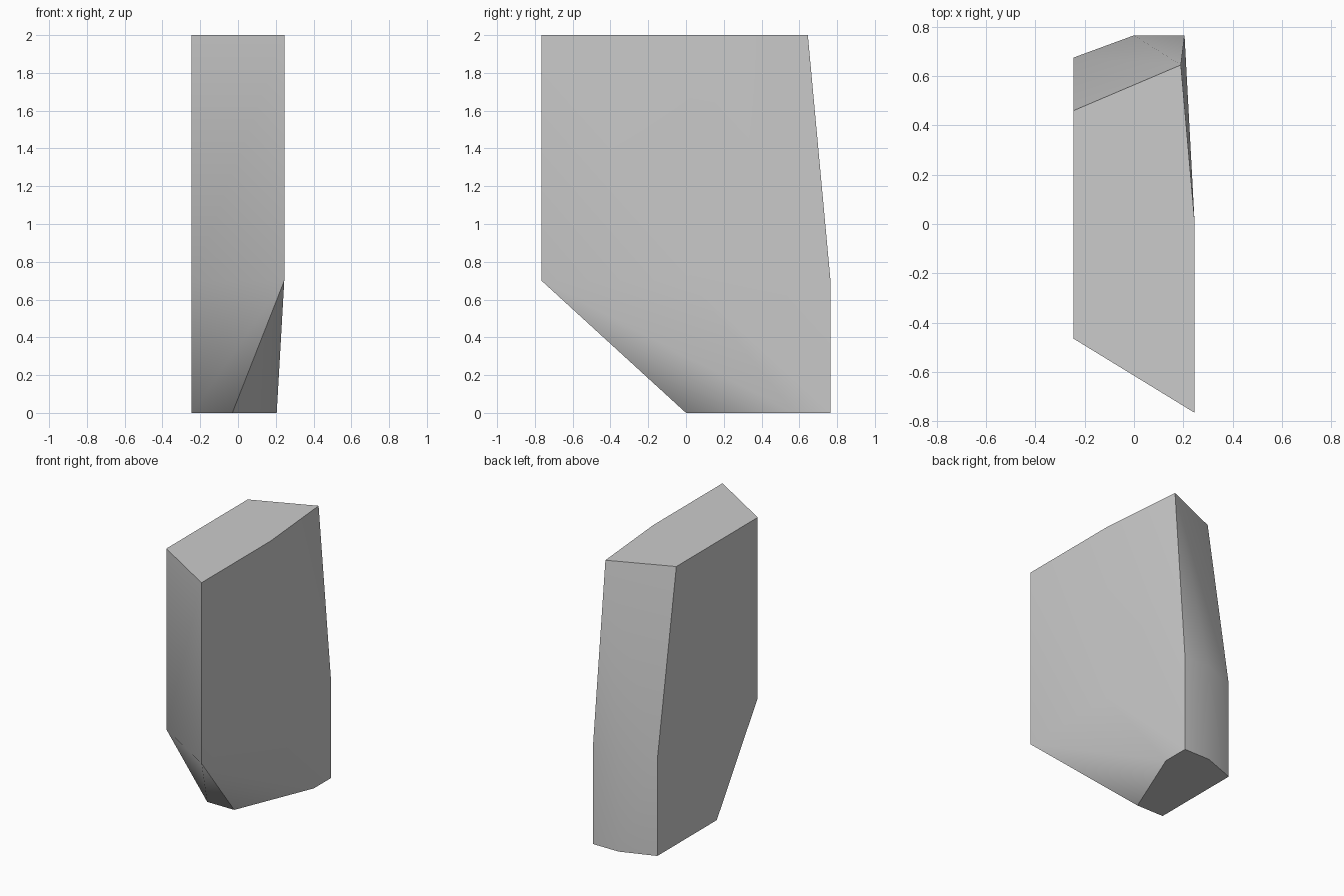
import bpy
import bmesh
import math

cube = bpy.data.objects.get("Cube")
if cube:
    bpy.data.objects.remove(cube, do_unlink=True)

# One plain grey for the whole block
grey = bpy.data.materials.new("light grey")
grey.use_nodes = True
colour = (0.6, 0.6, 0.6, 1.0)
grey.diffuse_color = colour
grey.node_tree.nodes["Principled BSDF"].inputs["Base Color"].default_value = colour

# Horizontal outlines of the convex block, by height
HALF = 0.245
outlines = {
    2.0: [(-HALF, -0.465), (HALF, -0.765), (HALF, 0.02), (0.19, 0.645), (-HALF, 0.46)],
    0.7: [(-HALF, -0.465), (HALF, -0.765), (HALF, 0.02), (0.205, 0.765),
          (0, 0.765), (-HALF, 0.675)],
    0.0: [(-HALF, 0), (-0.03, 0), (0.205, 0.57), (0.205, 0.765),
          (0, 0.765), (-HALF, 0.675)],
}

# Wrap the outlines in a hull and merge its coplanar faces
bm = bmesh.new()
for z, outline in outlines.items():
    for x, y in outline:
        bm.verts.new((x, y, z))
bmesh.ops.convex_hull(bm, input=bm.verts[:])
bmesh.ops.dissolve_limit(bm, angle_limit=math.radians(0.2),
                         verts=bm.verts[:], edges=bm.edges[:])
bmesh.ops.recalc_face_normals(bm, faces=bm.faces[:])

mesh = bpy.data.meshes.new("faceted_block")
bm.to_mesh(mesh)
bm.free()
mesh.materials.append(grey)
block = bpy.data.objects.new("faceted_block", mesh)
bpy.context.collection.objects.link(block)

# Soft shading over the chamfers, crisp main edges
bpy.ops.object.select_all(action="DESELECT")
block.select_set(True)
bpy.context.view_layer.objects.active = block
bpy.ops.object.shade_smooth_by_angle(angle=math.radians(41))
